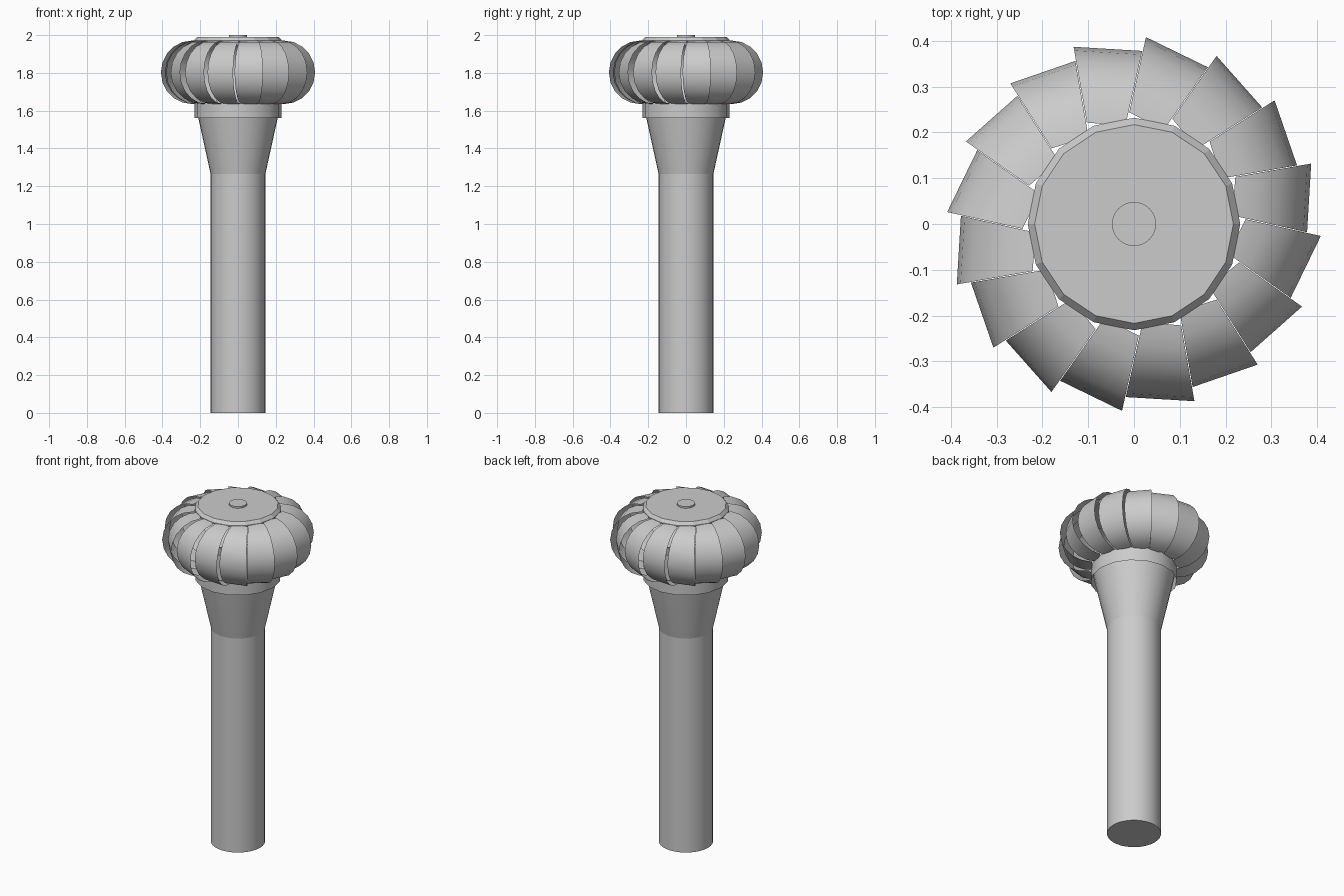
import bpy, bmesh, math
from mathutils import Vector

if "Cube" in bpy.data.objects:
    bpy.data.objects.remove(bpy.data.objects["Cube"])


def finish(name, bm, smooth=True):
    bmesh.ops.recalc_face_normals(bm, faces=bm.faces)
    me = bpy.data.meshes.new(name)
    bm.to_mesh(me)
    bm.free()
    ob = bpy.data.objects.new(name, me)
    bpy.context.collection.objects.link(ob)
    if smooth:
        bpy.ops.object.select_all(action='DESELECT')
        ob.select_set(True)
        bpy.context.view_layer.objects.active = ob
        bpy.ops.object.shade_smooth_by_angle(angle=math.radians(30))
    return ob


def lathe(name, profile, sides, cap_bottom=False, cap_top=False, smooth=True):
    """Revolve a list of (radius, z) points around the z axis."""
    bm = bmesh.new()
    rings = []
    for r, z in profile:
        rings.append([bm.verts.new((r * math.cos(2 * math.pi * i / sides),
                                    r * math.sin(2 * math.pi * i / sides), z))
                      for i in range(sides)])
    for a, b in zip(rings, rings[1:]):
        for i in range(sides):
            j = (i + 1) % sides
            bm.faces.new((a[i], a[j], b[j], b[i]))
    if cap_bottom:
        bm.faces.new(rings[0][::-1])
    if cap_top:
        bm.faces.new(rings[-1])
    return finish(name, bm, smooth)


# pipe and flared neck
lathe("pipe", [(0.145, 0), (0.145, 1.27)], 32, cap_bottom=True)
lathe("flared_neck", [(0.145, 1.265), (0.21, 1.56), (0.218, 1.60)], 32)

# open collar below the rotor
lathe("collar", [(0.231, 1.56), (0.231, 1.64)], 16)

# top plate with bevelled rim, and the bearing cap
lathe("top_plate", [(0.232, 1.965), (0.232, 1.972), (0.217, 1.99)], 16,
      cap_bottom=True, cap_top=True, smooth=False)
lathe("bearing_cap", [(0.048, 1.985), (0.048, 2.0)], 32, cap_top=True)

# sixteen overlapping curved vanes, each a twisted wedge of a half-round profile
BLADES, STEPS, RZ, ZC = 16, 10, 0.168, 1.803
tip_in, tip_out = Vector((0.2215, 0.103)), Vector((0.387, 0.132))
low_in, low_out = Vector((0.214, 0.019)), Vector((0.378, -0.018))
bm = bmesh.new()
for k in range(BLADES):
    a = 2 * math.pi * k / BLADES
    c, s = math.cos(a), math.sin(a)
    prev = None
    for i in range(STEPS + 1):
        t = math.pi * i / STEPS
        row = []
        for p_in, p_out in ((tip_in, tip_out), (low_in, low_out)):
            p = p_in.lerp(p_out, math.sin(t))
            row.append(bm.verts.new((c * p.x - s * p.y, s * p.x + c * p.y,
                                     ZC + RZ * math.cos(t))))
        if prev:
            bm.faces.new((prev[0], row[0], row[1], prev[1]))
        prev = row
blades = finish("vent_blades", bm)
